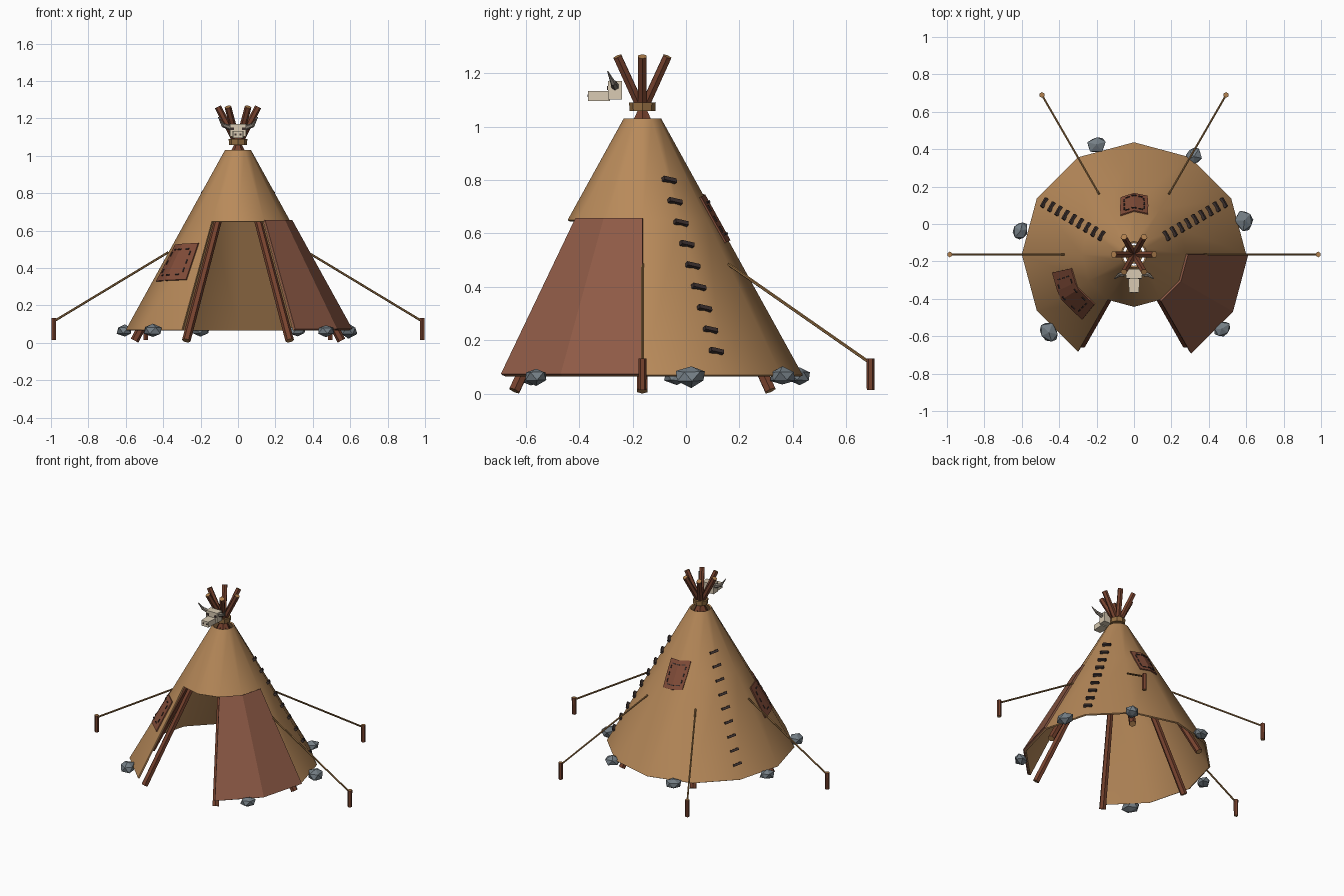
import bpy, bmesh, math, random
from mathutils import Vector, Matrix

if "Cube" in bpy.data.objects:
    bpy.data.objects.remove(bpy.data.objects["Cube"])

random.seed(4)
CY = -0.163                      # tent axis sits at x=0, y=CY


def mat(name, r, g, b):
    m = bpy.data.materials.new(name)
    lin = [(c / 255 / 12.92) if c < 11 else ((c / 255 + 0.055) / 1.055) ** 2.4 for c in (r, g, b)]
    m.diffuse_color = (*lin, 1)
    m.use_nodes = True
    m.node_tree.nodes["Principled BSDF"].inputs["Base Color"].default_value = m.diffuse_color
    return m


HIDE = mat("tan hide", 184, 138, 90)
FLAP = mat("brown leather", 142, 90, 70)
PATCH = mat("red brown patch", 132, 78, 58)
WOOD = mat("dark red wood", 118, 66, 46)
CUT = mat("cut wood", 176, 128, 78)
ROPE = mat("rope", 148, 110, 66)
STONE = mat("grey stone", 116, 126, 133)
BONE = mat("bone", 216, 202, 178)
HORN = mat("grey horn", 130, 122, 112)
DARK = mat("dark stitch", 62, 50, 48)


def finish(name, bm, *mats, smooth=False):
    bmesh.ops.recalc_face_normals(bm, faces=bm.faces)
    me = bpy.data.meshes.new(name)
    bm.to_mesh(me)
    bm.free()
    for m in mats:
        me.materials.append(m)
    ob = bpy.data.objects.new(name, me)
    bpy.context.collection.objects.link(ob)
    if smooth:
        bpy.context.view_layer.objects.active = ob
        ob.select_set(True)
        bpy.ops.object.shade_smooth_by_angle(angle=math.radians(35))
        ob.select_set(False)
    return ob


def rad(z):
    return 0.6 - (z - 0.07) * 0.552


def surf(deg, z, off=0.0):
    """Point on the twelve-sided cone, pushed out by off."""
    k = math.cos(math.radians(15)) / math.cos(math.radians(deg % 30 - 15))
    r, a = rad(z) * k + off, math.radians(deg)
    return Vector((r * math.cos(a), CY + r * math.sin(a), z))


def polar(deg, r, z):
    a = math.radians(deg)
    return Vector((r * math.cos(a), CY + r * math.sin(a), z))


def rod(name, a, b, r1, r2, *mats, seg=6):
    """Straight bar from a to b; end caps take the second material."""
    bm = bmesh.new()
    d = b - a
    m = Matrix.Translation((a + b) / 2) @ d.to_track_quat('Z', 'Y').to_matrix().to_4x4()
    bmesh.ops.create_cone(bm, cap_ends=True, segments=seg, radius1=r1, radius2=r2, depth=d.length, matrix=m)
    if len(mats) > 1:
        for f in bm.faces:
            f.material_index = int(len(f.verts) == seg)
    return finish(name, bm, *mats)


def box(name, lo, hi, m, taper=1.0):
    """Box between two corners; taper narrows its front (-y) end."""
    bm = bmesh.new()
    lo, hi = Vector(lo), Vector(hi)
    c, s = (lo + hi) / 2, hi - lo
    bmesh.ops.create_cube(bm, size=1)
    for v in bm.verts:
        k = taper if v.co.y < 0 else 1
        v.co = c + Vector((v.co.x * s.x * k, v.co.y * s.y, v.co.z * s.z))
    return finish(name, bm, m)


def sheet(name, point, nu, nv, thick, m, skip=None, smooth=False):
    """Grid of point(u, v) with thickness grown inwards or outwards."""
    bm = bmesh.new()
    g = [[bm.verts.new(point(i / nu, j / nv)) for j in range(nv + 1)] for i in range(nu + 1)]
    for i in range(nu):
        for j in range(nv):
            if not (skip and skip(i, j)):
                bm.faces.new((g[i][j], g[i + 1][j], g[i + 1][j + 1], g[i][j + 1]))
    bmesh.ops.remove_doubles(bm, verts=bm.verts, dist=1e-4)
    for v in [v for v in bm.verts if not v.link_faces]:
        bm.verts.remove(v)
    bmesh.ops.recalc_face_normals(bm, faces=bm.faces)
    f = next(iter(bm.faces))
    if f.normal.dot(f.calc_center_median() - Vector((0, CY, 0))) < 0:
        bmesh.ops.reverse_faces(bm, faces=list(bm.faces))
    bmesh.ops.solidify(bm, geom=list(bm.faces), thickness=thick)
    return finish(name, bm, m, smooth=smooth)


# hide cover with the door opening left out at the front
LEVELS = [0.07, 0.65, 1.03]
sheet("hide_cover", lambda u, v: surf(round(360 * u), LEVELS[round(v * 2)]), 12, 2, 0.01, HIDE,
      skip=lambda i, j: j == 0 and i in (8, 9), smooth=True)

# door flap folded back over the right side
sheet("door_flap", lambda u, v: surf(300 + round(60 * u), 0.075 + 0.583 * v, 0.014), 2, 1, 0.012, FLAP)

# poles crossing under the binding, and their lashing
for i in range(6):
    rod(f"pole_{i}", polar(60 * i, 0.553, 0.012), polar(60 * i + 180, 0.108, 1.262), 0.023, 0.018, WOOD, CUT)
rod("pole_binding", Vector((0, CY, 1.058)), Vector((0, CY, 1.09)), 0.048, 0.05, ROPE, seg=8)

# guy ropes and stakes
for a in (0, 60, 120, 180):
    rod("guy_rope", polar(a, 0.372, 0.485), polar(a, 0.985, 0.115), 0.006, 0.006, ROPE)
    rod("stake", polar(a, 0.985, 0.015), polar(a, 0.985, 0.132), 0.014, 0.015, WOOD, CUT)


def stitch(p, along, normal, length, width, thick=0.012):
    """Small dark bar lying on the cover."""
    bm = bmesh.new()
    x = along.normalized()
    z = (normal - x * normal.dot(x)).normalized()
    y = z.cross(x)
    m = Matrix((x, y, z)).transposed().to_4x4()
    m = Matrix.Translation(p) @ m @ Matrix.Diagonal((length, width, thick, 1))
    bmesh.ops.create_cube(bm, size=1, matrix=m)
    finish("stitch", bm, DARK)


def normal_at(deg):
    a = math.radians(deg)
    return Vector((math.cos(a), math.sin(a), 0.552)).normalized()


# two seams of lacing at the back
for a in (30, 150):
    t = math.radians(a + 90)
    for i in range(9):
        stitch(surf(a, 0.80 - 0.08 * i, 0.004), Vector((math.cos(t), math.sin(t), -0.2 if a == 30 else 0.2)),
               normal_at(a), 0.055, 0.016, 0.018)


# leather patches with stitched borders
def patch(name, mid, half_bottom, half_top, z0, z1, skew):
    def pt(u, v, off=0.008):
        h = half_bottom + (half_top - half_bottom) * v
        return surf(mid + (2 * u - 1) * h, z0 + (z1 - z0) * v + skew * (u - 0.5), off)
    sheet(name, pt, 6, 2, 0.007, PATCH)
    lo, hi = 0.15, 0.85
    for t in (0.27, 0.5, 0.73):
        for e in (lo, hi):
            for (u, v, du, dv) in ((t, e, 0.07, 0), (e, t, 0, 0.07)):
                d = pt(u + du, v + dv) - pt(u - du, v - dv)
                stitch(pt(u, v, 0.009), d, normal_at(mid + (2 * u - 1) * half_top), 0.024, 0.007, 0.006)


patch("back_patch", 90, 13, 19, 0.575, 0.745, 0.015)
patch("front_patch", 212, 19.5, 19.5, 0.335, 0.53, 0.01)

# stones holding down the hem
for x, y, s, rot in ((-0.2, 0.425, 1, 0.3), (0.32, 0.36, 0.95, 1), (0.59, 0.02, 1.1, 2),
                     (0.47, -0.56, 0.9, 0.6), (-0.455, -0.58, 1.1, 2.4), (-0.605, -0.035, 0.95, 1.4)):
    bm = bmesh.new()
    bmesh.ops.create_icosphere(bm, subdivisions=1, radius=1)
    for v in bm.verts:
        v.co *= random.uniform(0.85, 1.15)
    bmesh.ops.transform(bm, verts=bm.verts, matrix=Matrix.Translation((x, y, 0.066)) @ Matrix.Rotation(rot, 4, 'Z')
                        @ Matrix.Diagonal((0.056 * s, 0.046 * s, 0.036 * s, 1)))
    finish("hem_stone", bm, STONE)

# animal skull over the door
box("skull_cranium", (-0.045, -0.292, 1.102), (0.045, -0.24, 1.17), BONE, 0.95)
box("skull_snout", (-0.031, -0.367, 1.095), (0.031, -0.285, 1.133), BONE, 0.85)
for s in (-1, 1):
    box("skull_eye", (s * 0.03 - 0.009, -0.295, 1.137), (s * 0.03 + 0.009, -0.288, 1.151), DARK)
    box("skull_nostril", (s * 0.013 - 0.005, -0.369, 1.11), (s * 0.013 + 0.005, -0.362, 1.12), DARK)
    rod("horn_base", Vector((s * 0.04, -0.265, 1.15)), Vector((s * 0.083, -0.272, 1.165)), 0.015, 0.011, HORN)
    rod("horn_tip", Vector((s * 0.078, -0.271, 1.16)), Vector((s * 0.105, -0.293, 1.207)), 0.011, 0.002, HORN)
